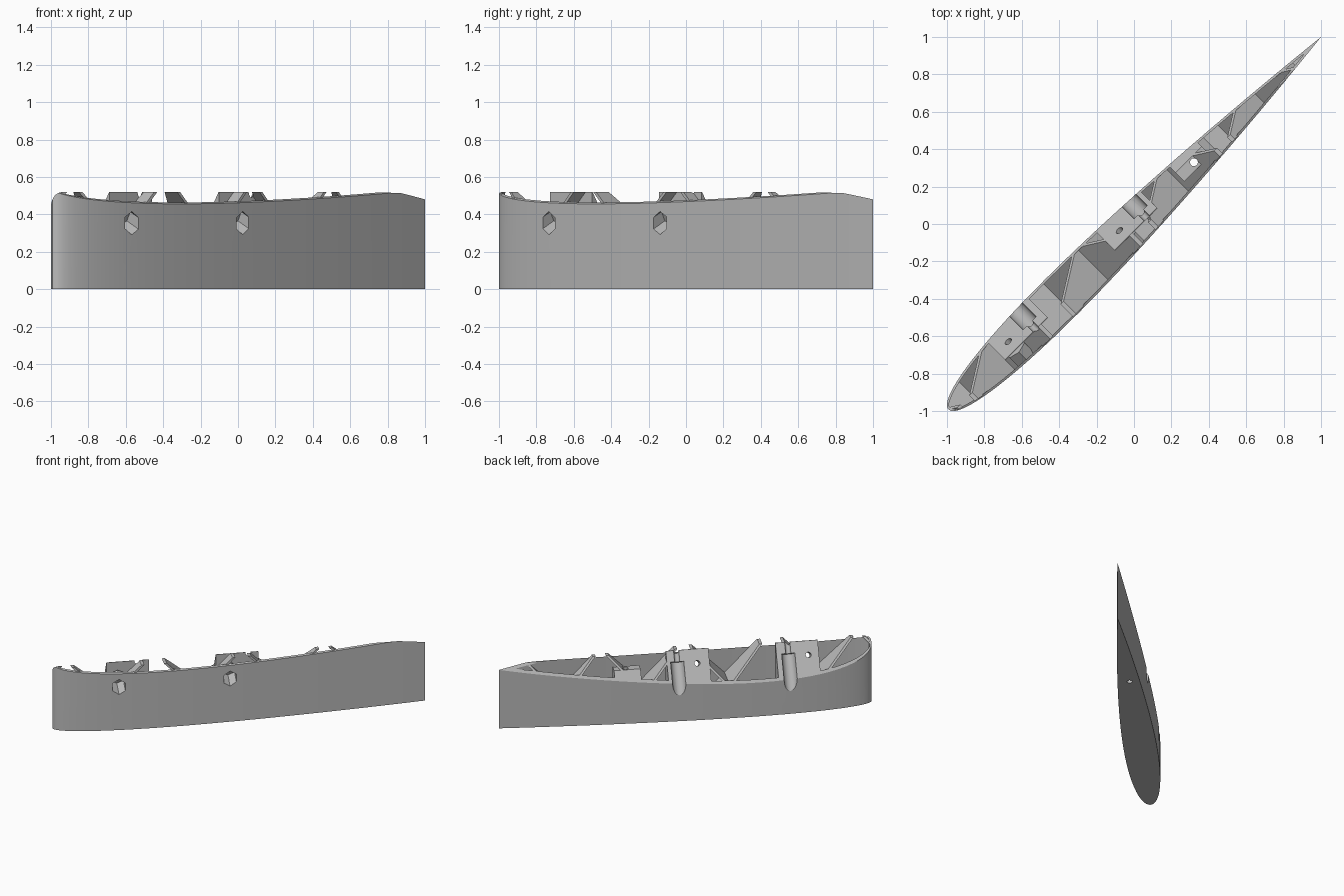
import bpy, bmesh, math
from mathutils import Matrix, Vector

if "Cube" in bpy.data.objects:
    bpy.data.objects.remove(bpy.data.objects["Cube"])

NOSE, TAIL = -1.403, 1.414      # chord ends, measured along the diagonal
CHORD = TAIL - NOSE
WALL = 0.013
TOP = 0.52
SLOPE = 1.6                     # tilt of the cut across the section

grey = bpy.data.materials.new("plain grey")
grey.use_nodes = True
grey.diffuse_color = (0.5, 0.5, 0.5, 1)
grey.node_tree.nodes["Principled BSDF"].inputs["Base Color"].default_value = (0.5, 0.5, 0.5, 1)


def half_thickness(u):
    s = min(max((u - NOSE) / CHORD, 0), 1)
    return 0.45 * CHORD * (0.2969 * math.sqrt(s) - 0.126 * s - 0.3516 * s**2
                           + 0.2843 * s**3 - 0.1036 * s**4)


def outline(u0, u1, inset, n=40):
    """Closed aerofoil loop: upper side tail to nose, then lower side back."""
    us = [u0 + (u1 - u0) * (1 + math.cos(math.pi * i / n)) / 2 for i in range(n + 1)]
    side = [(u, max(half_thickness(u) - inset, 0.0004)) for u in us]
    return side + [(u, -t) for u, t in reversed(side[:-1])]


def rim_height(t):
    return min(0.48 - SLOPE * t, TOP + 0.6 * min(t + 0.02, 0))


def make_object(name, bm):
    bmesh.ops.recalc_face_normals(bm, faces=bm.faces)
    mesh = bpy.data.meshes.new(name)
    bm.to_mesh(mesh)
    bm.free()
    mesh.materials.append(grey)
    obj = bpy.data.objects.new(name, mesh)
    bpy.context.collection.objects.link(obj)
    return obj


def boolean(obj, other, operation):
    mod = obj.modifiers.new("cut", 'BOOLEAN')
    mod.object, mod.operation, mod.solver = other, operation, 'EXACT'
    graph = bpy.context.evaluated_depsgraph_get()
    graph.update()
    mesh = bpy.data.meshes.new_from_object(obj.evaluated_get(graph))
    obj.modifiers.clear()
    obj.data = mesh


def add_rod(bm, start, end, radius, sides=24):
    a, b = Vector(start), Vector(end)
    turn = (b - a).to_track_quat('Z', 'Y').to_matrix().to_4x4()
    bmesh.ops.create_cone(bm, cap_ends=True, segments=sides, radius1=radius, radius2=radius,
                          depth=(b - a).length, matrix=Matrix.Translation((a + b) / 2) @ turn)


def make_box(name, centre, size, tilt=0):
    bm = bmesh.new()
    m = (Matrix.Translation(centre) @ Matrix.Rotation(tilt, 4, 'Y')
         @ Matrix.Diagonal((*size, 1)))
    bmesh.ops.create_cube(bm, size=1, matrix=m)
    return make_object(name, bm)


# Hollow skin with a floor and a sloping rim
bm = bmesh.new()
outer = outline(NOSE, TAIL, 0)
inner = outline(NOSE + 0.014, 1.28, WALL)
rings = [[bm.verts.new((u, t, 0)) for u, t in outer],
         [bm.verts.new((u, t, rim_height(t))) for u, t in outer],
         [bm.verts.new((u, t, rim_height(t))) for u, t in inner],
         [bm.verts.new((u, t, WALL)) for u, t in inner]]
count = len(outer)
for low, high in zip(rings, rings[1:]):
    for i in range(count):
        j = (i + 1) % count
        bm.faces.new((low[i], low[j], high[j], high[i]))
bm.faces.new(rings[0])
bm.faces.new(rings[3])
skin = make_object("wing_skin", bm)

# Core volume that trims everything inside the skin
bm = bmesh.new()
base = bm.faces.new([bm.verts.new((u, t, 0.005)) for u, t in outline(NOSE + 0.006, 1.35, 0.006)])
raised = bmesh.ops.extrude_face_region(bm, geom=[base])["geom"]
bmesh.ops.translate(bm, vec=(0, 0, TOP - 0.005),
                    verts=[g for g in raised if isinstance(g, bmesh.types.BMVert)])
cut = bmesh.ops.bisect_plane(bm, geom=bm.verts[:] + bm.edges[:] + bm.faces[:],
                             plane_co=(0, 0, 0.478), plane_no=(0, SLOPE, 1), clear_outer=True)
bmesh.ops.holes_fill(bm, edges=[e for e in bm.edges if e.is_boundary])
core = make_object("core_cutter", bm)

parts = []

# Crossed diagonal braces
for i, u in enumerate((-1.61, -1.0, -0.31, 0.33, 0.95)):
    for lean, sign in (("forward", 1), ("rear", -1)):
        if i == 0 and sign == 1:
            continue
        parts.append(make_box(f"{lean}_brace_{i}", (u, 0, 0.26), (0.9, 0.5, 0.016),
                              sign * math.pi / 4))

# Mounting blocks against the upper side
for name, u0, u1, height in (("front_block", -1.0, -0.68, 0.6),
                             ("middle_block", -0.173, 0.148, 0.6),
                             ("rear_block", 0.35, 0.55, 0.42)):
    parts.append(make_box(name, ((u0 + u1) / 2, 0.085, height / 2), (u1 - u0, 0.23, height)))

# Nut sleeves, screw holes and grooves for the two main blocks
wide, narrow = bmesh.new(), bmesh.new()


def bolt_point(u, t):
    return (u, t, 0.355 + 0.51 * (t + 0.113))


def groove_point(u, t):
    return (u, t, 0.48 - SLOPE * t)


for i, (bolt, groove) in enumerate(((-0.92, -0.77), (-0.08, 0.07))):
    bm = bmesh.new()
    add_rod(bm, bolt_point(bolt, -0.2), bolt_point(bolt, -0.02), 0.066, 6)
    parts.append(make_object(f"nut_sleeve_{i}", bm))
    add_rod(wide, bolt_point(bolt, -0.2), bolt_point(bolt, -0.045), 0.055, 6)
    add_rod(narrow, bolt_point(bolt, -0.1), bolt_point(bolt, 0.2), 0.021)
    add_rod(wide, groove_point(groove, 0.02), groove_point(groove, 0.25), 0.05)
    add_rod(narrow, groove_point(groove, -0.1), groove_point(groove, 0.05), 0.02)
add_rod(wide, (0.46, 0.007, -0.1), (0.46, 0.007, 0.7), 0.021)
wide_cutter = make_object("wide_cutter", wide)
narrow_cutter = make_object("narrow_cutter", narrow)

for part in parts:
    boolean(part, core, 'INTERSECT')
for obj in parts + [skin]:
    boolean(obj, wide_cutter, 'DIFFERENCE')
    if obj is not skin:
        boolean(obj, narrow_cutter, 'DIFFERENCE')
for cutter in (core, wide_cutter, narrow_cutter):
    bpy.data.objects.remove(cutter)

# Turn the chord onto the diagonal and shade
bpy.ops.object.select_all(action='DESELECT')
for obj in parts + [skin]:
    obj.data.transform(Matrix.Rotation(math.pi / 4, 4, 'Z'))
    obj.select_set(True)
bpy.context.view_layer.objects.active = skin
bpy.ops.object.shade_smooth_by_angle(angle=math.radians(30))
